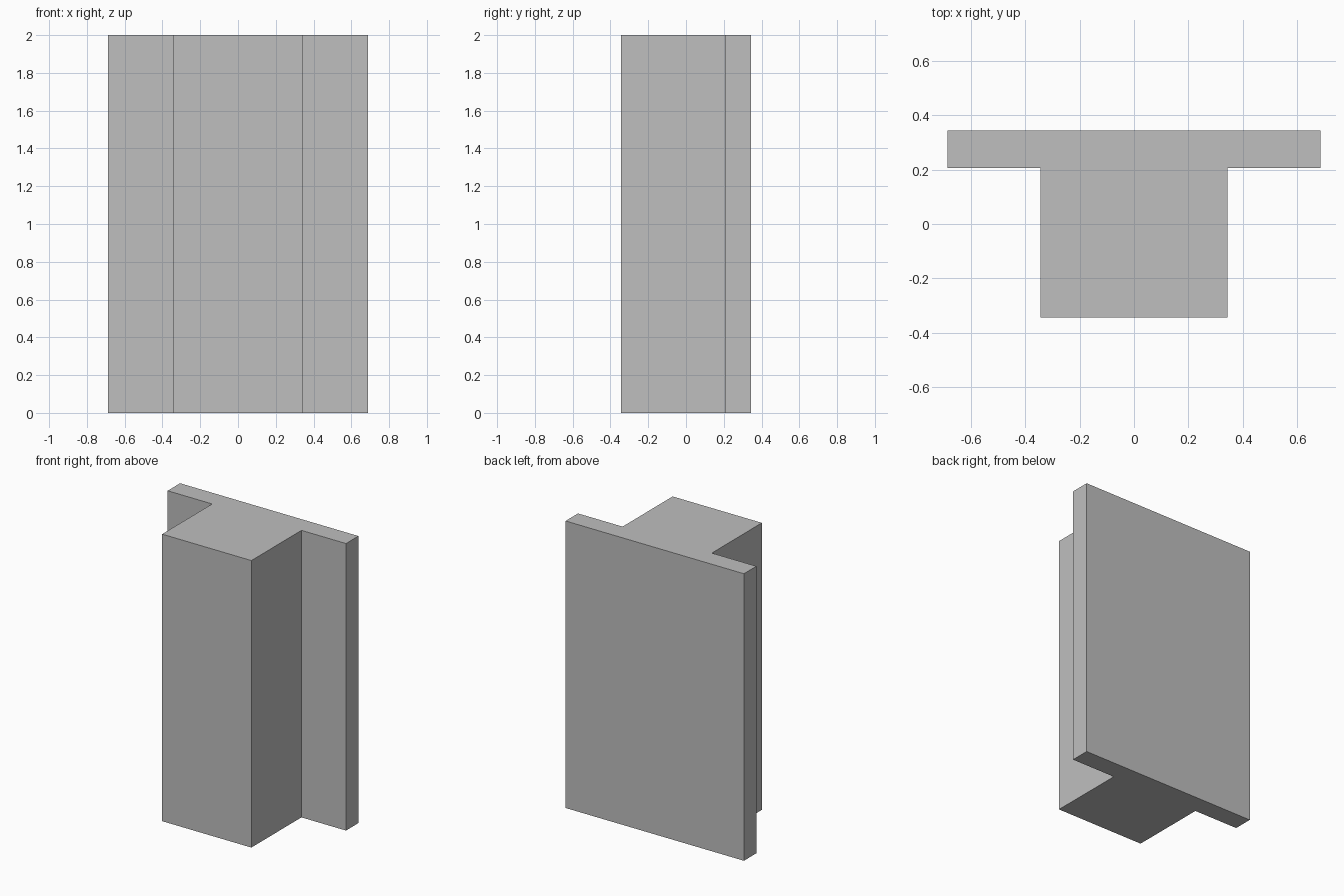
import bpy
import bmesh

cube = bpy.data.objects.get("Cube")
if cube:
    bpy.data.objects.remove(cube, do_unlink=True)

HEIGHT = 2.0
FLANGE_X = 0.6875   # half width of the back flange
COLUMN_X = 0.344    # half width of the front column
DEPTH = 0.344       # half depth
STEP_Y = 0.207      # front face of the flange

# Plain grey surface
grey = bpy.data.materials.new("plain grey")
grey.use_nodes = True
colour = (0.52, 0.52, 0.52, 1.0)
grey.diffuse_color = colour
grey.node_tree.nodes["Principled BSDF"].inputs["Base Color"].default_value = colour

# T-shaped cross-section: right half, then its mirror image
half = [(COLUMN_X, -DEPTH), (COLUMN_X, STEP_Y), (FLANGE_X, STEP_Y), (FLANGE_X, DEPTH)]
profile = half + [(-x, y) for x, y in reversed(half)]

# Extrude the section upward into one solid pillar
bm = bmesh.new()
base = bm.faces.new([bm.verts.new((x, y, 0)) for x, y in profile])
extruded = bmesh.ops.extrude_face_region(bm, geom=[base], use_keep_orig=True)
top = [v for v in extruded["geom"] if isinstance(v, bmesh.types.BMVert)]
bmesh.ops.translate(bm, vec=(0, 0, HEIGHT), verts=top)
bmesh.ops.recalc_face_normals(bm, faces=bm.faces)

mesh = bpy.data.meshes.new("t_pillar")
bm.to_mesh(mesh)
bm.free()
mesh.materials.append(grey)
pillar = bpy.data.objects.new("t_pillar", mesh)
bpy.context.collection.objects.link(pillar)
